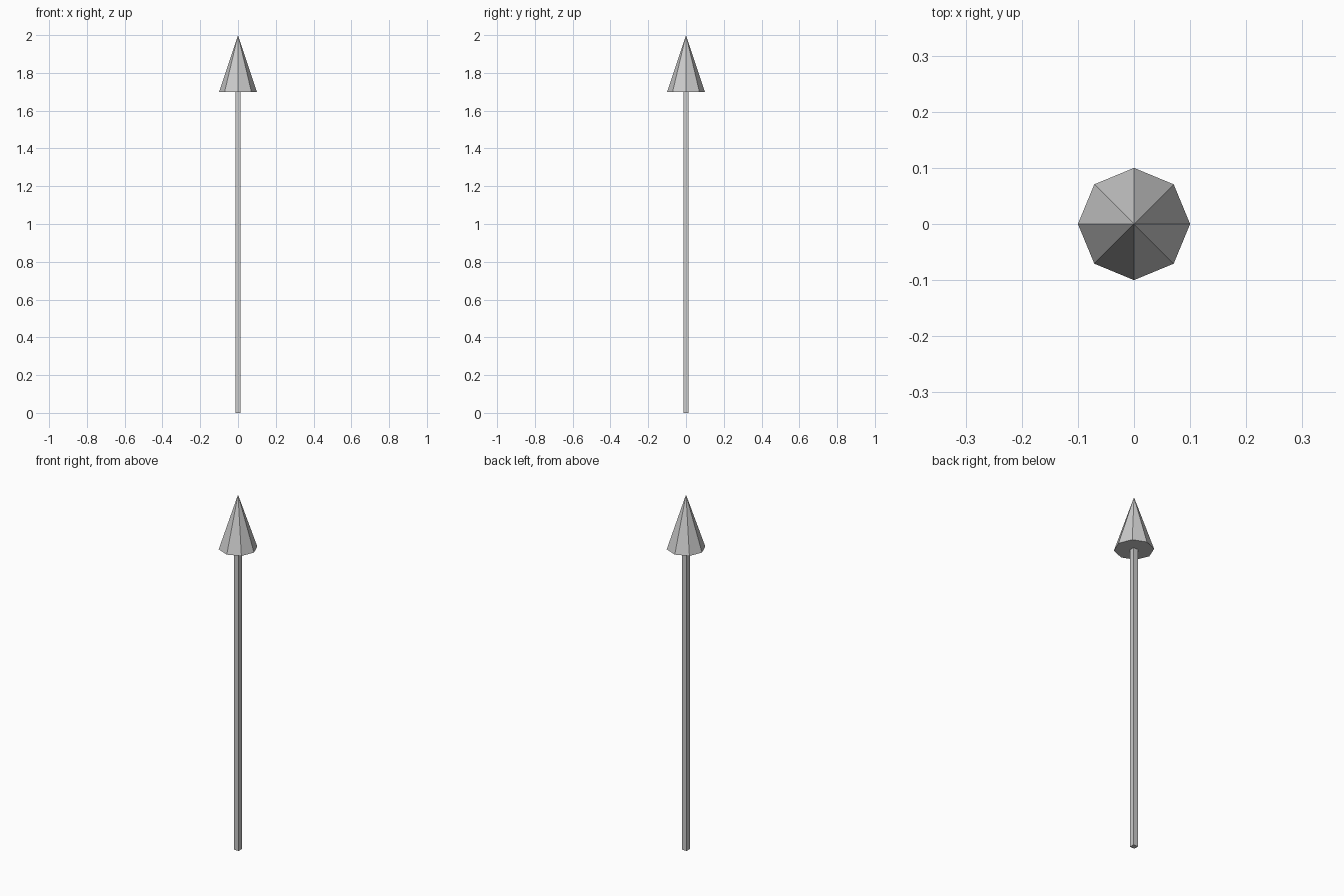
import bpy
from math import pi

if "Cube" in bpy.data.objects:
    bpy.data.objects.remove(bpy.data.objects["Cube"])

# Slim square shaft, flat sides facing the axes
bpy.ops.mesh.primitive_cylinder_add(vertices=4, radius=0.02, depth=1.7,
                                    location=(0, 0, 0.85), rotation=(0, 0, pi / 4))
bpy.context.object.name = "shaft"

# Eight-sided pointed head
bpy.ops.mesh.primitive_cone_add(vertices=8, radius1=0.1, radius2=0, depth=0.3,
                                location=(0, 0, 1.85))
bpy.context.object.name = "arrow_head"
